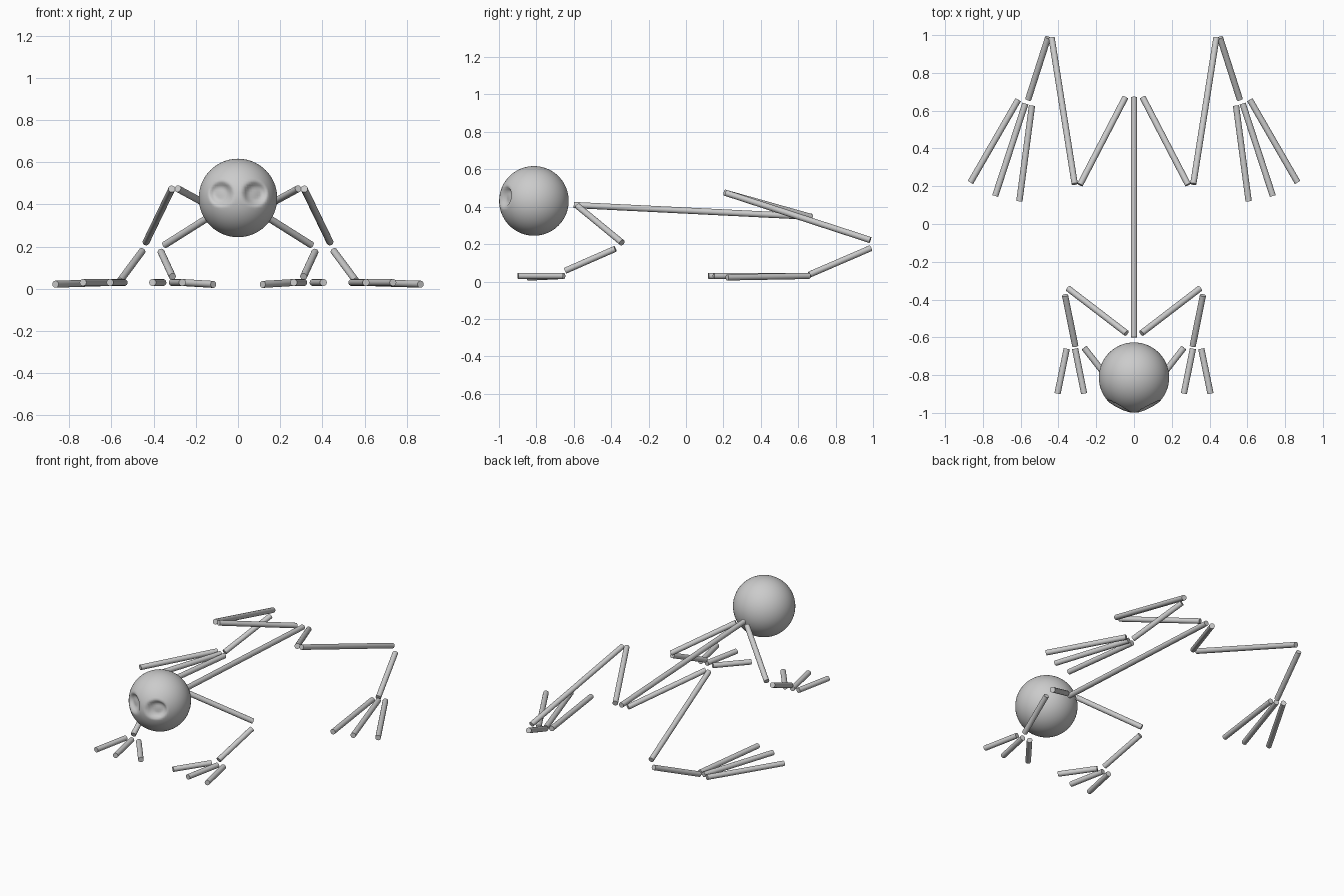
import bpy, bmesh, math
from mathutils import Vector

if "Cube" in bpy.data.objects:
    bpy.data.objects.remove(bpy.data.objects["Cube"])

R = 0.0165  # bone radius


def bone(name, a, b, r=R):
    a, b = Vector(a), Vector(b)
    d = b - a
    bpy.ops.mesh.primitive_cylinder_add(vertices=32, radius=r, depth=d.length,
                                        location=(a + b) / 2)
    o = bpy.context.object
    o.name = name
    o.rotation_euler = d.to_track_quat('Z', 'Y').to_euler()
    bpy.ops.object.shade_smooth_by_angle(angle=math.radians(40))


# Head: sphere with two shallow eye sockets pressed into the front
C, HR = Vector((0, -0.813, 0.431)), 0.186
bpy.ops.mesh.primitive_uv_sphere_add(segments=96, ring_count=48, radius=HR, location=C)
head = bpy.context.object
head.name = "head"
for v in head.data.vertices:
    if v.co.y < 0:
        dist = math.hypot(abs(v.co.x) - 0.08, v.co.z - 0.02)
        t = max(0.0, 1 - (dist / 0.058) ** 2)
        v.co.y += 0.033 * min(1.0, t * 1.4)
bpy.ops.object.shade_smooth_by_angle(angle=math.radians(60))

# Spine
bone("spine", (0, -0.6, 0.409), (0, 0.673, 0.346))

# Limbs of one side, mirrored across x: name, start, end
limbs = [
    ("thigh", (0.046, 0.67, 0.345), (0.286, 0.208, 0.475)),
    ("shin", (0.314, 0.212, 0.474), (0.436, 0.985, 0.222)),
    ("hind_ankle", (0.455, 0.987, 0.178), (0.56, 0.66, 0.037)),
    ("hind_toe_outer", (0.613, 0.658, 0.03), (0.866, 0.22, 0.022)),
    ("hind_toe_middle", (0.575, 0.638, 0.03), (0.735, 0.148, 0.03)),
    ("hind_toe_inner", (0.54, 0.627, 0.03), (0.607, 0.12, 0.03)),
    ("upper_arm", (0.04, -0.578, 0.402), (0.348, -0.342, 0.208)),
    ("forearm", (0.365, -0.378, 0.175), (0.311, -0.645, 0.058)),
    ("finger_outer", (0.356, -0.66, 0.03), (0.405, -0.898, 0.03)),
    ("finger_middle", (0.312, -0.66, 0.03), (0.264, -0.898, 0.03)),
    ("finger_inner", (0.264, -0.655, 0.03), (0.117, -0.843, 0.021)),
]
for side, s in (("left", 1), ("right", -1)):
    for name, a, b in limbs:
        bone(f"{name}_{side}", (a[0] * s, a[1], a[2]), (b[0] * s, b[1], b[2]))
